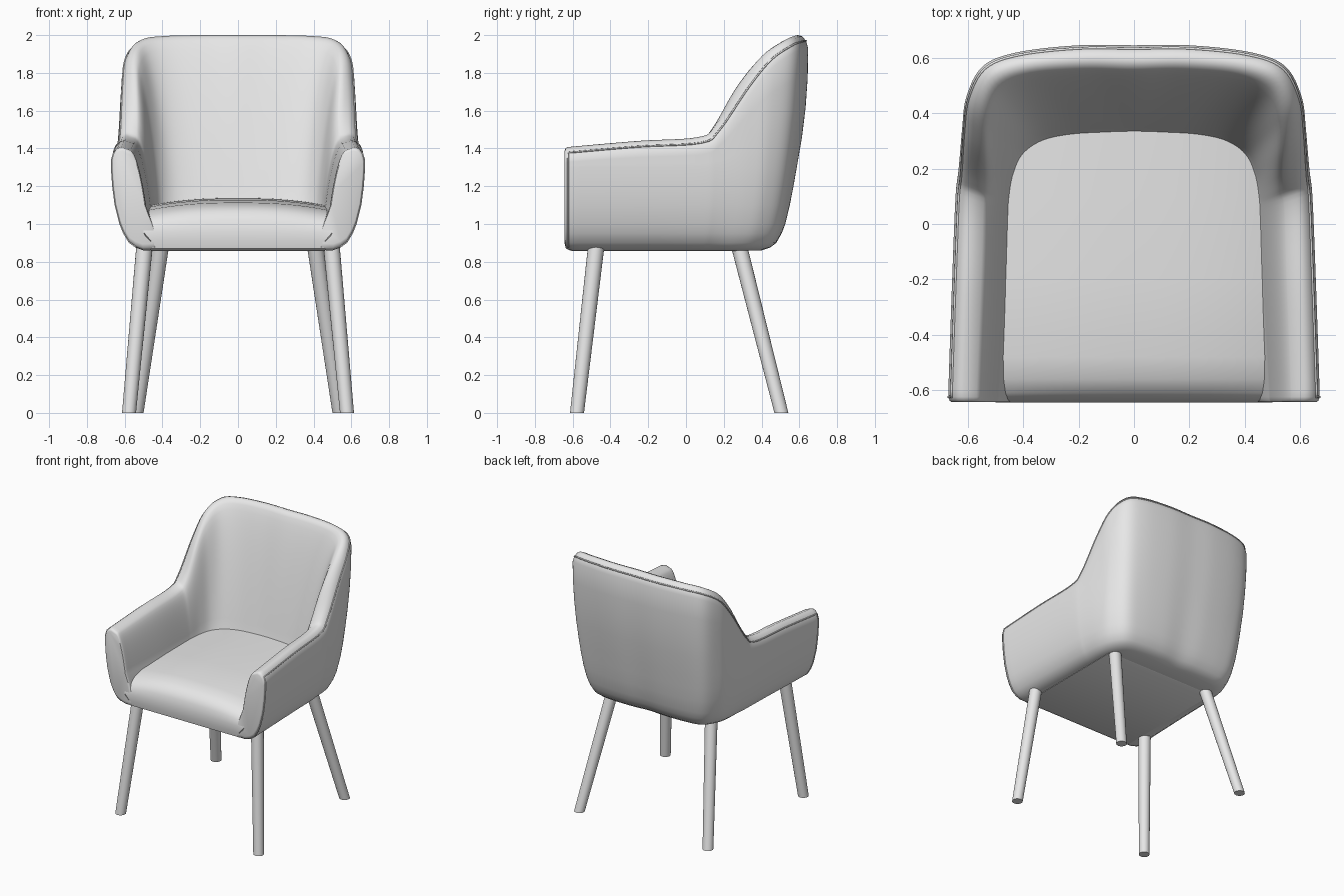
import bpy, bmesh, math
from mathutils import Vector

cube = bpy.data.objects.get("Cube")
if cube:
    bpy.data.objects.remove(cube, do_unlink=True)

grey = bpy.data.materials.new("light_grey")
grey.use_nodes = True
grey.diffuse_color = (0.8, 0.8, 0.8, 1)
grey.node_tree.nodes["Principled BSDF"].inputs["Base Color"].default_value = (0.8, 0.8, 0.8, 1)


def finish(bm, name, angle=45):
    bmesh.ops.recalc_face_normals(bm, faces=bm.faces)
    mesh = bpy.data.meshes.new(name)
    bm.to_mesh(mesh)
    bm.free()
    mesh.materials.append(grey)
    ob = bpy.data.objects.new(name, mesh)
    bpy.context.collection.objects.link(ob)
    bpy.ops.object.select_all(action='DESELECT')
    ob.select_set(True)
    bpy.context.view_layer.objects.active = ob
    bpy.ops.object.shade_smooth_by_angle(angle=math.radians(angle))
    return ob


def loft(rings, name):
    """Skin closed rings of equal length and cap both ends."""
    bm = bmesh.new()
    rows = [[bm.verts.new(p) for p in r] for r in rings]
    n = len(rows[0])
    for a, b in zip(rows, rows[1:]):
        for j in range(n):
            k = (j + 1) % n
            bm.faces.new((a[j], a[k], b[k], b[j]))
    bm.faces.new(rows[0])
    bm.faces.new(rows[-1])
    return finish(bm, name)


def spline(points, steps):
    """Catmull-Rom through tuples of any size."""
    pts = [points[0]] + list(points) + [points[-1]]
    out = []
    for p0, p1, p2, p3 in zip(pts, pts[1:], pts[2:], pts[3:]):
        for i in range(steps):
            t = i / steps
            out.append(tuple(
                b + 0.5 * t * (c - a + t * (2*a - 5*b + 4*c - d + t * (3*(b - c) + d - a)))
                for a, b, c, d in zip(p0, p1, p2, p3)))
    return out + [points[-1]]


# Stations round the shell: outer x y, inner x y, top height, back weight
half = [
    (.67, -.60, .485, -.60, 1.41, 0),
    (.658, -.25, .465, -.25, 1.44, 0),
    (.645, .08, .455, .02, 1.46, 0),
    (.635, .18, .45, .10, 1.525, 0),
    (.622, .34, .435, .18, 1.755, .2),
    (.605, .46, .40, .25, 1.90, .5),
    (.545, .57, .33, .295, 1.975, .8),
    (.42, .62, .23, .315, 1.995, 1),
    (.20, .645, .10, .322, 2.0, 1),
    (0, .645, 0, .325, 2.0, 1),
]
stations = half + [(-s[0], s[1], -s[2]) + s[3:] for s in reversed(half[:-1])]

# Lower wall: height, inset at the sides, inset at the back
lower = [(.86, .17, .26), (.875, .13, .21), (.90, .095, .175), (.95, .065, .145),
         (1.0, .045, .125), (1.1, .02, .10), (1.2, .007, .08), (1.3, 0, .062)]
RIM = len(lower) + 4   # index of the seam in a section


def section(s):
    ox, oy, ix, iy, top, back = s
    outer, span = Vector((ox, oy, 0)), Vector((ix - ox, iy - oy, 0))
    depth = span.length
    inward = span.normalized()
    prof = [(a + (b - a) * back, z) for z, a, b in lower]
    for i in range(1, 5):                       # upper outer wall
        z = 1.3 + (top - .07 - 1.3) * i / 4
        prof.append((back * .062 * max(0, 1 - (z - 1.3) / .6) ** 2, z))
    prof += [(.012, top - .03), (.032, top - .007), (.055, top), (.08, top - .01)]
    power = .42 + .35 * back
    for i in range(1, 13):                      # inner wall down to the seat
        u = (i / 12) ** 1.5
        prof.append((.08 + (depth - .08) * u ** power, top - .01 + (1.09 - top + .01) * u))
    prof += [(depth + .05, .95), (depth + .05, .862)]
    return [outer + inward * d + Vector((0, 0, z)) for d, z in prof]


def front_ring(ring, scale, y):
    c = sum(ring, Vector()) / len(ring)
    pts = [c + (p - c) * scale for p in ring]
    return [Vector((p.x, y, p.z)) for p in pts]


# Upholstered shell: arms and back in one piece, with rounded arm fronts
core = [section(s) for s in spline(stations, 6)]
ends = [(.90, -.642), (.96, -.637), (.988, -.624)]
rings = [front_ring(core[0], *e) for e in ends] + core
rings += [front_ring(core[-1], *e) for e in reversed(ends)]
loft(rings, "arm_and_back_shell")

# Seam piping along the rim and down the arm fronts
path = [p.copy() for p in rings[2][1:RIM]]
path += [r[RIM] for r in rings[2:-2]]
path += [p.copy() for p in reversed(rings[-3][1:RIM])]
curve = bpy.data.curves.new("seam_piping", 'CURVE')
curve.dimensions = '3D'
curve.bevel_depth = .005
curve.bevel_resolution = 1
line = curve.splines.new('POLY')
line.points.add(len(path) - 1)
for pt, p in zip(line.points, path):
    pt.co = (*p, 1)
curve.materials.append(grey)
bpy.context.collection.objects.link(bpy.data.objects.new("seam_piping", curve))

# Seat: side profile swept across, crowned in the middle
side = [(-.61, .858), (-.635, .87), (-.643, .91), (-.644, .96), (-.635, 1.02), (-.61, 1.065),
        (-.56, 1.095), (-.48, 1.113), (-.2, 1.128), (.1, 1.135), (.36, 1.138),
        (.36, 1.0), (.33, .9), (.28, .858)]
seat = []
for i in range(21):
    u = i / 10 - 1
    ring = []
    for y, z in side:
        width = .5 if z > .95 else .46
        drop = .045 * abs(u) ** 2.5 * min(1, max(0, (z - .95) / .12))
        ring.append(Vector((u * width, y, z - drop)))
    seat.append(ring)
loft(seat, "seat")

# Splayed tapered legs with level feet
HEIGHT = .93
for name, tx, ty, bx, by in (("front", .497, -.478, .577, -.577),
                             ("back", .412, .287, .537, .505)):
    for label, sx in (("left", 1), ("right", -1)):
        bm = bmesh.new()
        bmesh.ops.create_cone(bm, cap_ends=True, segments=20, radius1=.037,
                              radius2=.044, depth=HEIGHT)
        for v in bm.verts:
            v.co.z += HEIGHT / 2
            t = v.co.z / .86
            v.co.x += sx * (bx + (tx - bx) * t)
            v.co.y += by + (ty - by) * t
        finish(bm, f"{name}_{label}_leg", 40)
